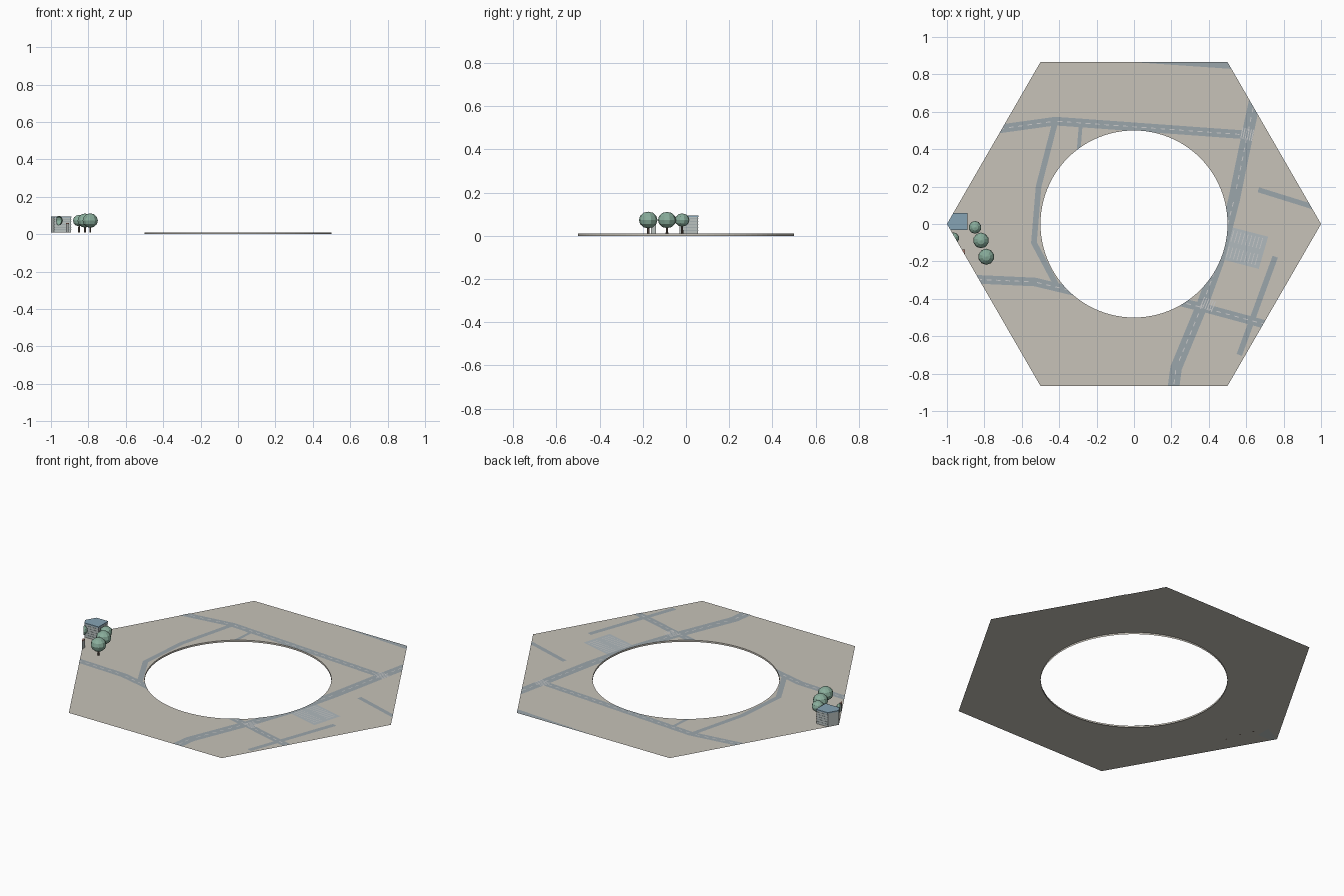
import bpy, bmesh, math
from mathutils import Vector, Matrix

if "Cube" in bpy.data.objects:
    bpy.data.objects.remove(bpy.data.objects["Cube"])

TOP, HOLE, N = 0.01, 0.5, 96
APO = math.sqrt(3) / 2


def mat(name, rgb):
    m = bpy.data.materials.new(name)
    m.diffuse_color = (*rgb, 1)
    m.use_nodes = True
    m.node_tree.nodes["Principled BSDF"].inputs["Base Color"].default_value = m.diffuse_color
    return m


SAND = mat("sand", (0.57, 0.54, 0.48))
ROAD = mat("asphalt", (0.33, 0.38, 0.41))
LOT = mat("lot", (0.44, 0.49, 0.51))
LINE = mat("paint", (0.72, 0.74, 0.74))
WALL = mat("wall", (0.50, 0.54, 0.53))
BAND = mat("band", (0.30, 0.36, 0.38))
ROOF = mat("roof", (0.24, 0.37, 0.46))
RED = mat("red_roof", (0.5, 0.25, 0.2))
LEAF = mat("leaf", (0.25, 0.42, 0.33))
BARK = mat("bark", (0.12, 0.09, 0.07))


def finish(bm, name, material):
    me = bpy.data.meshes.new(name)
    bm.to_mesh(me)
    bm.free()
    me.materials.append(material)
    ob = bpy.data.objects.new(name, me)
    bpy.context.collection.objects.link(ob)
    return ob


def clip_hex(bm, fill=False):
    """Cut everything off at the hexagon's outer border."""
    for k in range(6):
        a = math.radians(30 + 60 * k)
        n = Vector((math.cos(a), math.sin(a), 0))
        r = bmesh.ops.bisect_plane(bm, geom=bm.verts[:] + bm.edges[:] + bm.faces[:], dist=1e-6,
                                   plane_co=n * APO, plane_no=n, clear_outer=True)
        cut = [e for e in r["geom_cut"] if isinstance(e, bmesh.types.BMEdge)]
        if fill and cut:
            bmesh.ops.holes_fill(bm, edges=cut)


def clip_hole(bm):
    """Remove the flat geometry inside the round hole."""
    inside = bm.faces[:]
    for k in range(N):
        a = 2 * math.pi * (k + 0.5) / N
        n = Vector((math.cos(a), math.sin(a), 0))
        d = HOLE * math.cos(math.pi / N)
        geom = set(inside)
        for f in inside:
            geom.update(f.verts)
            geom.update(f.edges)
        if not geom:
            return
        before = set(bm.faces) - set(inside)
        bmesh.ops.bisect_plane(bm, geom=list(geom), dist=1e-6, plane_co=n * d, plane_no=n)
        inside = [f for f in bm.faces if f not in before and f.calc_center_median().dot(n) < d]
    bmesh.ops.delete(bm, geom=inside, context='FACES')


def flat(name, polys, z, material):
    """Flat polygons on the ground, clipped to the ring."""
    bm = bmesh.new()
    for p in polys:
        f = bm.faces.new([bm.verts.new((x, y, z)) for x, y in p])
        f.normal_update()
        if f.normal.z < 0:
            f.normal_flip()
    clip_hex(bm)
    clip_hole(bm)
    return finish(bm, name, material)


def strip(pts, w):
    """Mitred quads along a polyline."""
    P = [Vector(p) for p in pts]
    sides = []
    for i, p in enumerate(P):
        a = (P[i] - P[i - 1]).normalized() if i else (P[1] - P[0]).normalized()
        b = (P[i + 1] - P[i]).normalized() if i < len(P) - 1 else a
        t = (a + b).normalized()
        o = Vector((-t.y, t.x)) * (w / 2 / max(t.dot(a), 0.3))
        sides.append((p + o, p - o))
    return [(l0, r0, r1, l1) for (l0, r0), (l1, r1) in zip(sides, sides[1:])]


def dashes(pts):
    out = []
    for a, b in zip(pts, pts[1:]):
        a, b = Vector(a), Vector(b)
        d = (b - a).normalized()
        for i in range(int((b - a).length / 0.05)):
            s = a + d * (0.05 * i + 0.012)
            out += strip([s, s + d * 0.025], 0.005)
    return out


# Hexagonal ground with a round hole and its inner rim
bm = bmesh.new()
rings = []
for k in range(N):
    a = 2 * math.pi * k / N
    r = APO / math.cos(a % (math.pi / 3) - math.pi / 6)
    c, s = math.cos(a), math.sin(a)
    rings.append([bm.verts.new(v) for v in
                  ((c * r, s * r, TOP), (c * HOLE, s * HOLE, TOP), (c * HOLE, s * HOLE, 0))])
for p, q in zip(rings, rings[1:] + rings[:1]):
    for j in (0, 1):
        bm.faces.new((p[j], q[j], q[j + 1], p[j + 1]))
finish(bm, "ground", SAND)

# Streets with dashed centre lines
streets = {
    "north_road": ([(-0.78, 0.5), (-0.42, 0.55), (0.62, 0.475)], 0.046),
    "east_road": ([(0.65, 0.68), (0.605, 0.47), (0.535, 0.13), (0.45, -0.2), (0.37, -0.42),
                   (0.225, -0.77), (0.205, -0.92)], 0.062),
    "south_east_road": ([(0.22, -0.41), (0.38, -0.45), (0.75, -0.55)], 0.045),
    "west_road": ([(-0.9, -0.293), (-0.53, -0.31), (-0.3, -0.365)], 0.046),
    "corner_road": ([(-0.1, 0.902), (0.6, 0.854)], 0.06),
}
for i, (name, (pts, w)) in enumerate(streets.items()):
    flat(name, strip(pts, w), TOP + 0.0014 + 0.0001 * i, ROAD)
    if name != "corner_road":
        flat(name + "_dashes", dashes(pts), TOP + 0.0022, LINE)

# Narrow paths
paths = {
    "west_path": ([(-0.42, 0.55), (-0.51, 0.2), (-0.535, -0.1), (-0.41, -0.335)], 0.03),
    "short_path": ([(-0.285, 0.53), (-0.297, 0.38)], 0.02),
    "south_east_path": ([(0.755, -0.175), (0.563, -0.70)], 0.03),
    "east_path": ([(0.665, 0.183), (0.97, 0.088)], 0.027),
}
for i, (name, (pts, w)) in enumerate(paths.items()):
    flat(name, strip(pts, w), TOP + 0.0008 + 0.0001 * i, ROAD)

# Car park with two rows of bay lines
A, B, D = Vector((0.525, -0.018)), Vector((0.717, -0.068)), Vector((0.475, -0.19))
U, V = B - A, D - A
flat("car_park", [(A, B, B + V, D)], TOP + 0.0004, LOT)
bays = []
for v0, v1 in ((0.08, 0.42), (0.58, 0.92)):
    for k in range(9):
        o = A + U * (0.07 + 0.1 * k)
        bays += strip([o + V * v0, o + V * v1], 0.004)
flat("bay_lines", bays, TOP + 0.0007, LINE)


# Zebra crossings
def crossing(name, c, d, w):
    c, d = Vector(c), Vector(d).normalized()
    n = Vector((-d.y, d.x))
    bars = []
    for k in range(6):
        o = c + n * ((k - 2.5) * w / 6)
        bars += strip([o - d * 0.03, o + d * 0.03], 0.005)
    flat(name, bars, TOP + 0.0025, LINE)


crossing("north_crossing", (0.605, 0.48), (0.04, 0.2), 0.07)
crossing("south_crossing", (0.395, -0.43), (0.09, 0.22), 0.075)


# Buildings and trees, cut off at the border
def box(name, x0, x1, y0, y1, z0, z1, material):
    bm = bmesh.new()
    M = Matrix.Translation(((x0 + x1) / 2, (y0 + y1) / 2, (z0 + z1) / 2)) @ \
        Matrix.Diagonal((x1 - x0, y1 - y0, z1 - z0, 1))
    bmesh.ops.create_cube(bm, size=1, matrix=M)
    clip_hex(bm, True)
    finish(bm, name, material)


box("house_walls", -1.02, -0.892, -0.03, 0.056, TOP, 0.088, WALL)
for k in range(5):
    z = 0.022 + 0.014 * k
    box("house_band", -1.02, -0.891, -0.031, 0.057, z, z + 0.003, BAND)
box("house_roof", -1.02, -0.890, -0.032, 0.058, 0.088, 0.095, ROOF)
box("shed_walls", -1.0, -0.905, -0.163, -0.138, TOP, 0.055, WALL)
box("shed_roof", -1.0, -0.904, -0.164, -0.137, 0.055, 0.06, RED)

for x, y, r in ((-0.85, -0.018, 0.034), (-0.818, -0.088, 0.042),
                (-0.79, -0.175, 0.043), (-0.965, -0.075, 0.03)):
    bm = bmesh.new()
    bmesh.ops.create_uvsphere(bm, u_segments=10, v_segments=6, radius=r,
                              matrix=Matrix.Translation((x, y, 0.073)) @ Matrix.Diagonal((1, 1, 0.9, 1)))
    clip_hex(bm)
    finish(bm, "tree_crown", LEAF)
    bm = bmesh.new()
    bmesh.ops.create_cone(bm, cap_ends=True, segments=6, radius1=0.006, radius2=0.004, depth=0.045,
                          matrix=Matrix.Translation((x, y, TOP + 0.0225)))
    clip_hex(bm)
    if bm.faces:
        finish(bm, "tree_trunk", BARK)
    else:
        bm.free()
